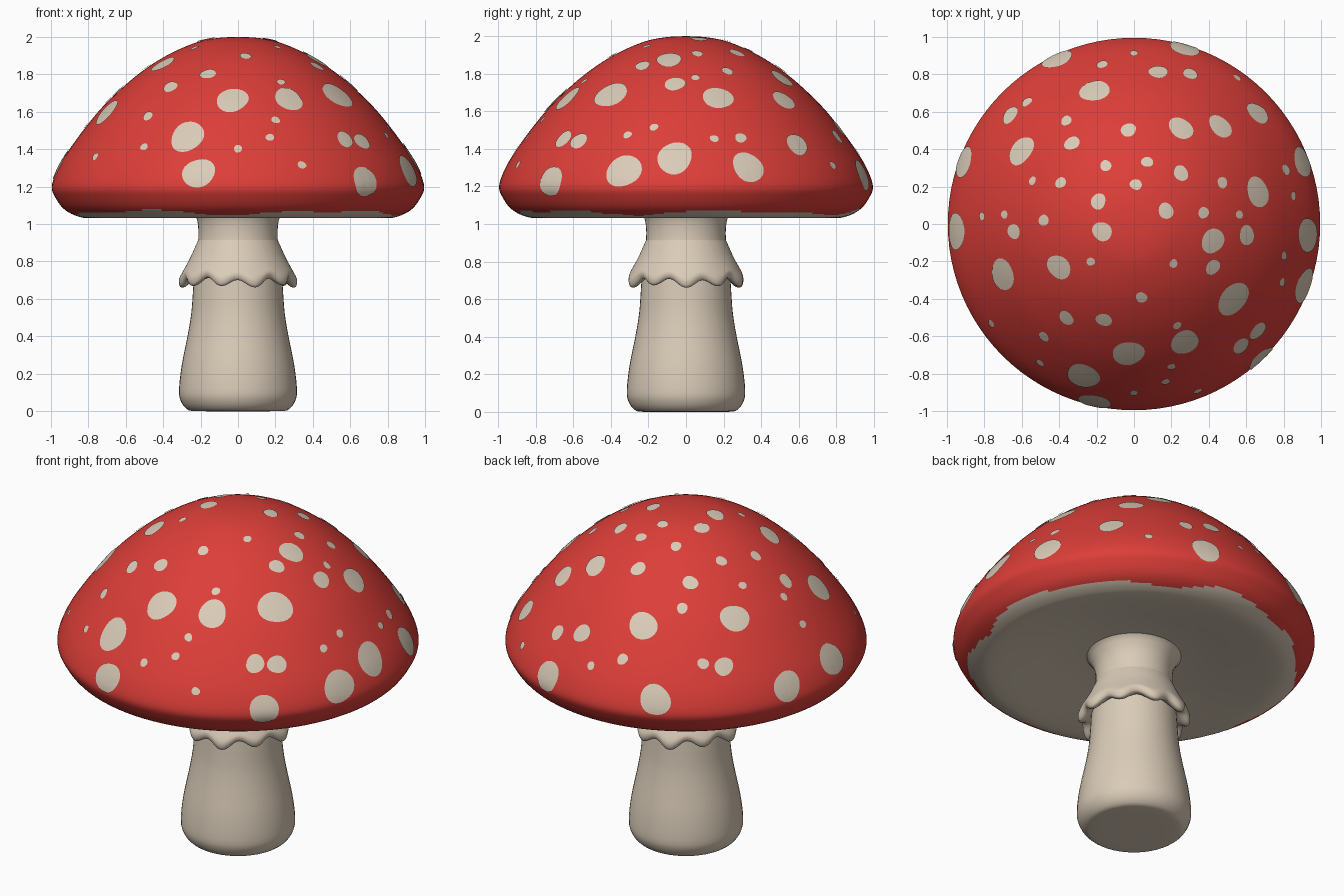
import bpy, bmesh, math, random
from mathutils import Vector
from mathutils.bvhtree import BVHTree

if "Cube" in bpy.data.objects:
    bpy.data.objects.remove(bpy.data.objects["Cube"])

random.seed(4)


def material(name, rgb):
    m = bpy.data.materials.new(name)
    m.diffuse_color = (*rgb, 1)
    m.use_nodes = True
    m.node_tree.nodes["Principled BSDF"].inputs["Base Color"].default_value = m.diffuse_color
    return m


RED = material("cap red", (0.72, 0.048, 0.04))
CREAM = material("cream", (0.70, 0.60, 0.48))


def finish(bm, name, mats):
    mesh = bpy.data.meshes.new(name)
    bm.to_mesh(mesh)
    for m in mats:
        mesh.materials.append(m)
    for p in mesh.polygons:
        p.use_smooth = True
    ob = bpy.data.objects.new(name, mesh)
    bpy.context.collection.objects.link(ob)
    return ob


def smooth_profile(pts, steps):
    """Catmull-Rom curve through (radius, height) points."""
    p = [Vector(q) for q in pts]
    p = [p[0]] + p + [p[-1]]
    out = []
    for i in range(1, len(p) - 2):
        a, b, c, d = p[i - 1:i + 3]
        for s in range(steps):
            t = s / steps
            out.append(0.5 * (2 * b + (c - a) * t + (2 * a - 5 * b + 4 * c - d) * t * t
                              + (3 * b - a - 3 * c + d) * t ** 3))
    return out + [p[-1]]


def revolve(profile, segs, warp=None):
    """Spin a profile about z; warp(i, angle, r, z) may bend it."""
    bm = bmesh.new()
    rings = []
    for i, (r, z) in enumerate(profile):
        ring = []
        for k in range(segs):
            a = 2 * math.pi * k / segs
            rr, zz = warp(i, a, r, z) if warp else (r, z)
            ring.append(bm.verts.new((rr * math.cos(a), rr * math.sin(a), zz)))
        rings.append(ring)
    for lo, hi in zip(rings, rings[1:]):
        for k in range(segs):
            j = (k + 1) % segs
            bm.faces.new((lo[k], lo[j], hi[j], hi[k]))
    bmesh.ops.remove_doubles(bm, verts=bm.verts, dist=1e-5)
    bmesh.ops.recalc_face_normals(bm, faces=bm.faces)
    return bm


# Cap: domed top, rounded rim and shallow hollow underside
cap_pts = [(0, 1.10), (0.22, 1.10), (0.4, 1.085), (0.6, 1.055), (0.78, 1.032),
           (0.86, 1.042), (0.93, 1.08), (0.975, 1.14), (0.995, 1.2), (0.965, 1.29),
           (0.91, 1.385), (0.82, 1.51), (0.72, 1.63), (0.6, 1.745), (0.5, 1.825),
           (0.4, 1.89), (0.3, 1.94), (0.2, 1.977), (0.1, 1.995), (0, 2.0)]
cap = revolve(smooth_profile(cap_pts, 5), 96)
cap.normal_update()
for f in cap.faces:
    c = f.calc_center_median()
    a = math.atan2(c.y, c.x)
    edge = 1.062 + 0.010 * math.sin(5 * a) + 0.008 * math.sin(9 * a + 1)
    under = c.z < edge or (f.normal.z < -0.5 and c.xy.length < 0.85)
    f.material_index = 1 if under else 0
tree = BVHTree.FromBMesh(cap)
finish(cap, "cap", [RED, CREAM])

# Spots: thin discs laid over the cap, grouped by radius, placed by (x, y) seen from above
spots = {
    0.095: [(0.53, -0.40), (-0.27, -0.81), (0.91, -0.33), (0.93, -0.06), (-0.95, -0.04)],
    0.086: [(-0.21, -0.95), (0.68, -0.72), (0.90, 0.33), (-0.91, 0.33), (-0.41, 0.88),
            (0.27, 0.94), (-0.03, -0.69), (-0.70, -0.27)],
    0.080: [(-0.21, 0.71), (-0.60, 0.39), (0.27, -0.63), (0.66, 0.17)],
    0.068: [(0.25, 0.51), (0.46, 0.52), (0.66, 0.59), (0.42, -0.09), (-0.40, -0.23)],
    0.052: [(0.13, 0.81), (0.60, -0.06), (-0.66, 0.58), (0.57, -0.65), (0.66, -0.57),
            (-0.17, -0.04)],
    0.042: [(0.30, 0.80), (-0.03, 0.50), (-0.33, 0.43), (-0.19, 0.12), (0.25, 0.27),
            (0.17, 0.07), (-0.64, -0.04), (0.42, -0.23), (-0.36, -0.50), (-0.16, -0.51)],
    0.031: [(-0.36, 0.55), (-0.15, 0.31), (0.07, 0.33), (-0.39, 0.22), (0.01, 0.21),
            (-0.48, 0.02), (0.47, 0.22), (0.37, 0.06), (0.04, -0.39), (-0.48, -0.60),
            (-0.57, 0.65), (-0.17, 0.85), (0.81, 0.29)],
    0.023: [(-0.69, 0.05), (0.56, 0.05), (-0.23, -0.20), (0.21, -0.21), (0.23, -0.54),
            (0.0, 0.91), (0.55, 0.78), (0.85, 0.15), (0.80, -0.17), (0.79, -0.31),
            (0.20, -0.76), (0.17, -0.84), (0.34, -0.89), (-0.81, 0.04), (-0.54, 0.23),
            (0.0, -0.90), (-0.76, -0.53), (-0.50, -0.74)],
}
bm = bmesh.new()
N, RINGS = 24, 4
for radius, places in spots.items():
    for x, y in places:
        hit, n, _, _ = tree.ray_cast(Vector((x, y, 3)), Vector((0, 0, -1)))
        if hit is None:
            continue
        t1 = n.orthogonal().normalized()
        t2 = n.cross(t1)
        ph = random.uniform(0, 6.28)

        def on_cap(p):
            q, qn, _, _ = tree.find_nearest(p)
            return bm.verts.new(q + qn * 0.005)

        mid = on_cap(hit)
        prev = None
        for ri in range(1, RINGS + 1):
            ring = []
            for k in range(N):
                a = 2 * math.pi * k / N
                r = radius * ri / RINGS * (1 + 0.06 * math.sin(2 * a + ph)
                                           + 0.03 * math.sin(3 * a + 2 * ph))
                ring.append(on_cap(hit + t1 * (r * math.cos(a)) + t2 * (r * math.sin(a))))
            for k in range(N):
                j = (k + 1) % N
                if prev:
                    bm.faces.new((prev[k], ring[k], ring[j], prev[j]))
                else:
                    bm.faces.new((mid, ring[k], ring[j]))
            prev = ring
finish(bm, "cap_spots", [CREAM])

# Stem: swollen foot, slimmer neck, flaring slightly into the cap
stem_pts = [(0, 0), (0.22, 0.0), (0.275, 0.012), (0.308, 0.06), (0.315, 0.12), (0.30, 0.25),
            (0.27, 0.40), (0.25, 0.52), (0.24, 0.65), (0.23, 0.80), (0.212, 0.92),
            (0.218, 1.02), (0.25, 1.09), (0.27, 1.12), (0, 1.12)]
finish(revolve(smooth_profile(stem_pts, 3), 48), "stem", [CREAM])


# Skirt: flared collar with a scalloped lower edge that tucks back to the stem
skirt_pts = [(0.205, 0.93), (0.228, 0.88), (0.255, 0.82), (0.285, 0.765), (0.305, 0.725),
             (0.296, 0.69), (0.268, 0.69), (0.235, 0.715)]
WAVE = [0, 0, 0.1, 0.4, 0.8, 1, 1, 0.4]


def scallop(i, a, r, z):
    t = i / 3
    lo = min(int(t), len(WAVE) - 1)
    hi = min(lo + 1, len(WAVE) - 1)
    w = WAVE[lo] + (WAVE[hi] - WAVE[lo]) * (t - lo)
    s = math.cos(10 * a) + 0.35 * math.sin(4 * a + 1)
    return r + 0.010 * w * s, z - 0.020 * w * s


finish(revolve(smooth_profile(skirt_pts, 3), 100, scallop), "skirt", [CREAM])
